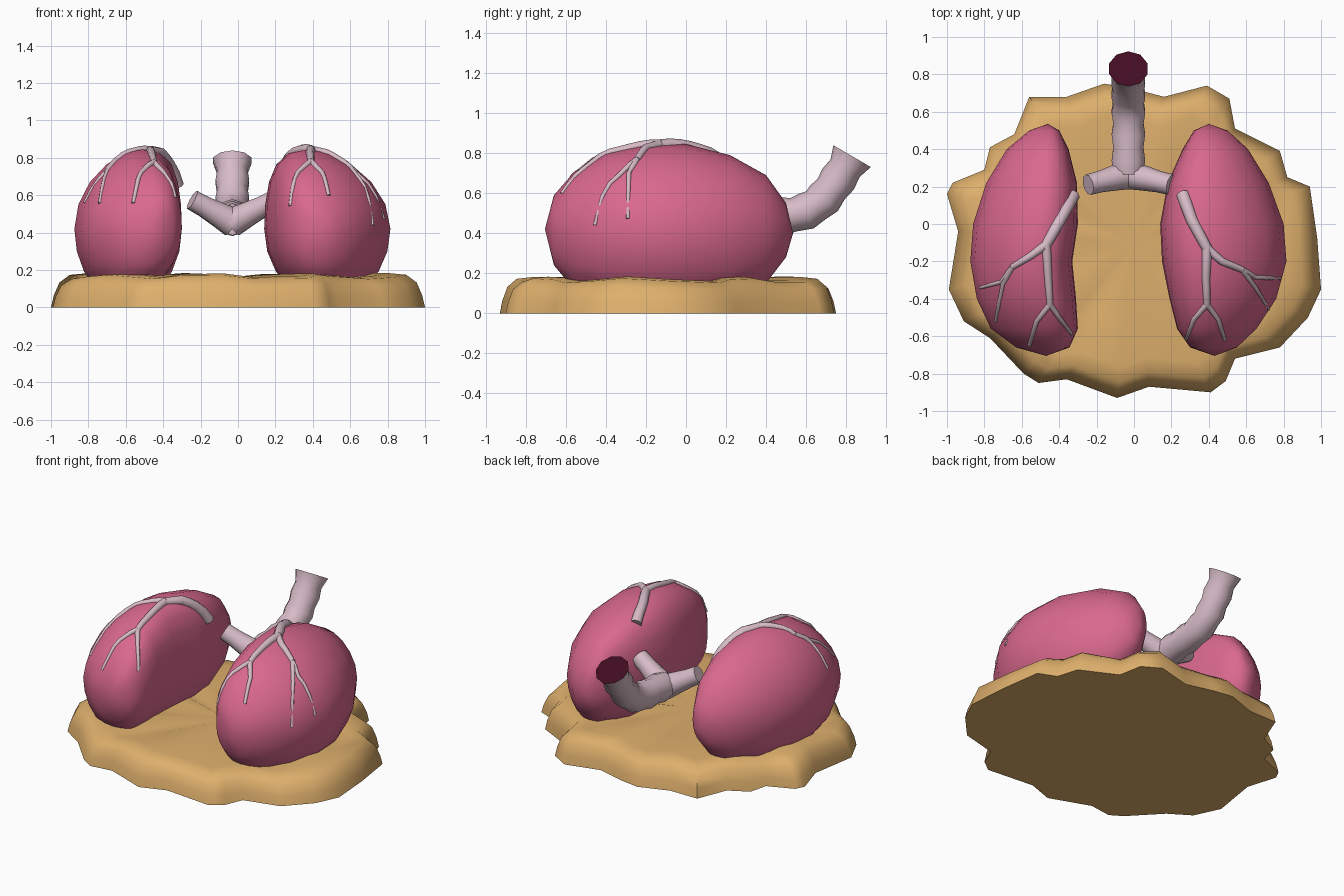
import bpy, bmesh, math
from mathutils import Vector
from mathutils.bvhtree import BVHTree

if "Cube" in bpy.data.objects:
    bpy.data.objects.remove(bpy.data.objects["Cube"])


def material(name, rgb):
    m = bpy.data.materials.new(name)
    m.diffuse_color = (*rgb, 1)
    m.use_nodes = True
    m.node_tree.nodes["Principled BSDF"].inputs["Base Color"].default_value = m.diffuse_color
    return m


PINK = material("lung pink", (0.70, 0.14, 0.27))
TAN = material("slab tan", (0.73, 0.43, 0.15))
PALE = material("airway pale pink", (0.68, 0.50, 0.57))
DARK = material("opening maroon", (0.06, 0.004, 0.017))


def loft(bm, rings):
    """Skin a list of rings; a one-point ring makes a pole."""
    rows = [[bm.verts.new(p) for p in r] for r in rings]
    for a, b in zip(rows, rows[1:]):
        n = max(len(a), len(b))
        for i in range(n):
            j = (i + 1) % n
            if len(a) == 1:
                bm.faces.new((a[0], b[j], b[i]))
            elif len(b) == 1:
                bm.faces.new((a[i], a[j], b[0]))
            else:
                bm.faces.new((a[i], a[j], b[j], b[i]))
    return rows


def finish(bm, name, mats, angle=50):
    bmesh.ops.recalc_face_normals(bm, faces=bm.faces[:])
    me = bpy.data.meshes.new(name)
    bm.to_mesh(me)
    bm.free()
    for m in mats:
        me.materials.append(m)
    ob = bpy.data.objects.new(name, me)
    bpy.context.collection.objects.link(ob)
    bpy.ops.object.select_all(action='DESELECT')
    ob.select_set(True)
    bpy.context.view_layer.objects.active = ob
    bpy.ops.object.shade_smooth_by_angle(angle=math.radians(angle))
    return ob


def tube(bm, pts, radii, sides):
    """Capped tube along a path; returns the end cap."""
    pts = [Vector(p) for p in pts]
    rings = []
    for i, p in enumerate(pts):
        t = (pts[min(i + 1, len(pts) - 1)] - pts[max(i - 1, 0)]).normalized()
        ref = Vector((1, 0, 0)) if abs(t.x) < 0.7 else Vector((0, 0, 1))
        u = t.cross(ref).normalized()
        v = t.cross(u)
        rings.append([p + radii[i] * (u * math.cos(a) + v * math.sin(a))
                      for a in (2 * math.pi * k / sides for k in range(sides))])
    rows = loft(bm, rings)
    bm.faces.new(rows[0])
    return bm.faces.new(rows[-1])


# Wavy slab: scalloped outline lofted inward over a rounded rim
outline = [(-.56, .68), (-.36, .68), (-.16, .75), (-.03, .73), (.16, .68), (.39, .74),
           (.51, .67), (.54, .51), (.78, .39), (.82, .25), (.94, .20), (.98, -.08),
           (1, -.35), (.93, -.50), (.78, -.66), (.54, -.72), (.49, -.84), (.41, -.90),
           (.08, -.87), (-.09, -.93), (-.36, -.83), (-.51, -.85), (-.59, -.80),
           (-.77, -.61), (-.91, -.52), (-.99, -.35), (-.94, -.04), (-1, .16),
           (-.97, .22), (-.80, .29), (-.77, .41), (-.64, .48)]
rim = [(1, 0), (.985, .06), (.955, .125), (.90, .163), (.80, .172), (.5, .168)]
bm = bmesh.new()
rings = [[(x * s, (y + .1) * s - .1, z * (1 + .07 * math.sin(i * 1.7)))
          for i, (x, y) in enumerate(outline)] for s, z in rim]
loft(bm, [[(0, -.1, 0)]] + rings + [[(0, -.1, .165)]])
finish(bm, "slab", [TAN], 60)

# Lungs: y, left outer, left inner, right outer, right inner, top, bottom
stations = [(.50, -.56, -.40, .50, .32, .55, .28),
            (.40, -.68, -.35, .61, .26, .69, .15),
            (.22, -.79, -.305, .72, .18, .79, .06),
            (0, -.86, -.30, .80, .14, .845, .03),
            (-.20, -.875, -.33, .815, .15, .845, .03),
            (-.40, -.84, -.31, .76, .19, .80, .06),
            (-.56, -.765, -.30, .655, .23, .705, .12),
            (-.66, -.63, -.345, .55, .30, .59, .24)]
MID, SIDES = .42, 20


def lung(name, o, i, back_x, front_x):
    rings = [[(back_x, .535, .40)]]
    for st in stations:
        cx, half = (st[o] + st[i]) / 2, abs(st[o] - st[i]) / 2
        lean = (.33 if st[i] > st[o] else -.33) * half
        ring = []
        for k in range(SIDES):
            a = 2 * math.pi * k / SIDES
            s = math.sin(a)
            h = (st[5] - MID) if s > 0 else (MID - st[6])
            ring.append((cx + half * math.cos(a) + (lean * s * s if s > 0 else 0),
                         st[0], max(.09, MID + h * s)))
        rings.append(ring)
    rings.append([(front_x, -.705, .42)])
    bm = bmesh.new()
    loft(bm, rings)
    tree = BVHTree.FromBMesh(bm)
    finish(bm, name, [PINK], 70)
    return tree


left_tree = lung("left_lung", 1, 2, -.46, -.47)
right_tree = lung("right_lung", 3, 4, .40, .43)


# Branching vessels draped over the lungs
def vessels(name, tree, paths):
    bm = bmesh.new()
    for r0, r1, path in paths:
        pts = []
        for a, b in zip(path, path[1:]):
            pts += [Vector(a).lerp(Vector(b), t / 3) for t in range(3)]
        pts.append(Vector(path[-1]))
        radii = [r0 + (r1 - r0) * k / (len(pts) - 1) for k in range(len(pts))]
        draped = []
        for p, r in zip(pts, radii):
            hit, n, _, _ = tree.ray_cast(Vector((p.x, p.y, 3)), Vector((0, 0, -1)))
            if hit:
                draped.append(hit + (n if n.z > 0 else -n) * r * .6)
            else:
                draped.append(Vector((p.x, p.y, .62)))
        tube(bm, draped, radii, 8)
    finish(bm, name, [PALE])


vessels("left_vessels", left_tree, [
    (.036, .028, [(-.325, .15), (-.39, .03), (-.47, -.11)]),
    (.024, .016, [(-.47, -.11), (-.55, -.17), (-.65, -.23)]),
    (.016, .009, [(-.65, -.23), (-.70, -.32), (-.74, -.52)]),
    (.016, .009, [(-.65, -.23), (-.71, -.31), (-.82, -.34)]),
    (.026, .018, [(-.47, -.11), (-.46, -.28), (-.45, -.43)]),
    (.017, .010, [(-.45, -.43), (-.52, -.52), (-.56, -.65)]),
    (.017, .010, [(-.45, -.43), (-.40, -.50), (-.335, -.585)])])
vessels("right_vessels", right_tree, [
    (.036, .028, [(.26, .16), (.31, .02), (.39, -.13)]),
    (.024, .017, [(.39, -.13), (.47, -.20), (.58, -.245)]),
    (.016, .009, [(.58, -.245), (.65, -.285), (.78, -.29)]),
    (.016, .009, [(.58, -.245), (.65, -.34), (.72, -.455)]),
    (.027, .018, [(.39, -.13), (.385, -.28), (.39, -.43)]),
    (.017, .010, [(.39, -.43), (.32, -.51), (.28, -.615)]),
    (.017, .010, [(.39, -.43), (.45, -.51), (.485, -.62)])])

# Windpipe: ringed bent tube with a dark inset opening
bend = [(.27, .47), (.34, .475), (.41, .48), (.48, .485), (.54, .493), (.60, .51),
        (.65, .54), (.69, .575), (.725, .62), (.76, .67), (.795, .725), (.83, .785)]
radii = [.085 + (.009 if k % 2 else 0) for k in range(len(bend))]
radii[-1] = .108
bm = bmesh.new()
cap = tube(bm, [(-.03, y, z) for y, z in bend], radii, 10)
bmesh.ops.inset_region(bm, faces=[cap], thickness=.006)
cap.material_index = 1
finish(bm, "windpipe", [PALE, DARK])

# Two side branches of the windpipe
for name, end_x in (("left_bronchus", -.245), ("right_bronchus", .20)):
    bm = bmesh.new()
    a, b = Vector((-.03, .265, .455)), Vector((end_x, .21, .575))
    tube(bm, [a.lerp(b, t) for t in (0, .35, .7, 1)], [.08, .068, .058, .056], 10)
    finish(bm, name, [PALE])
